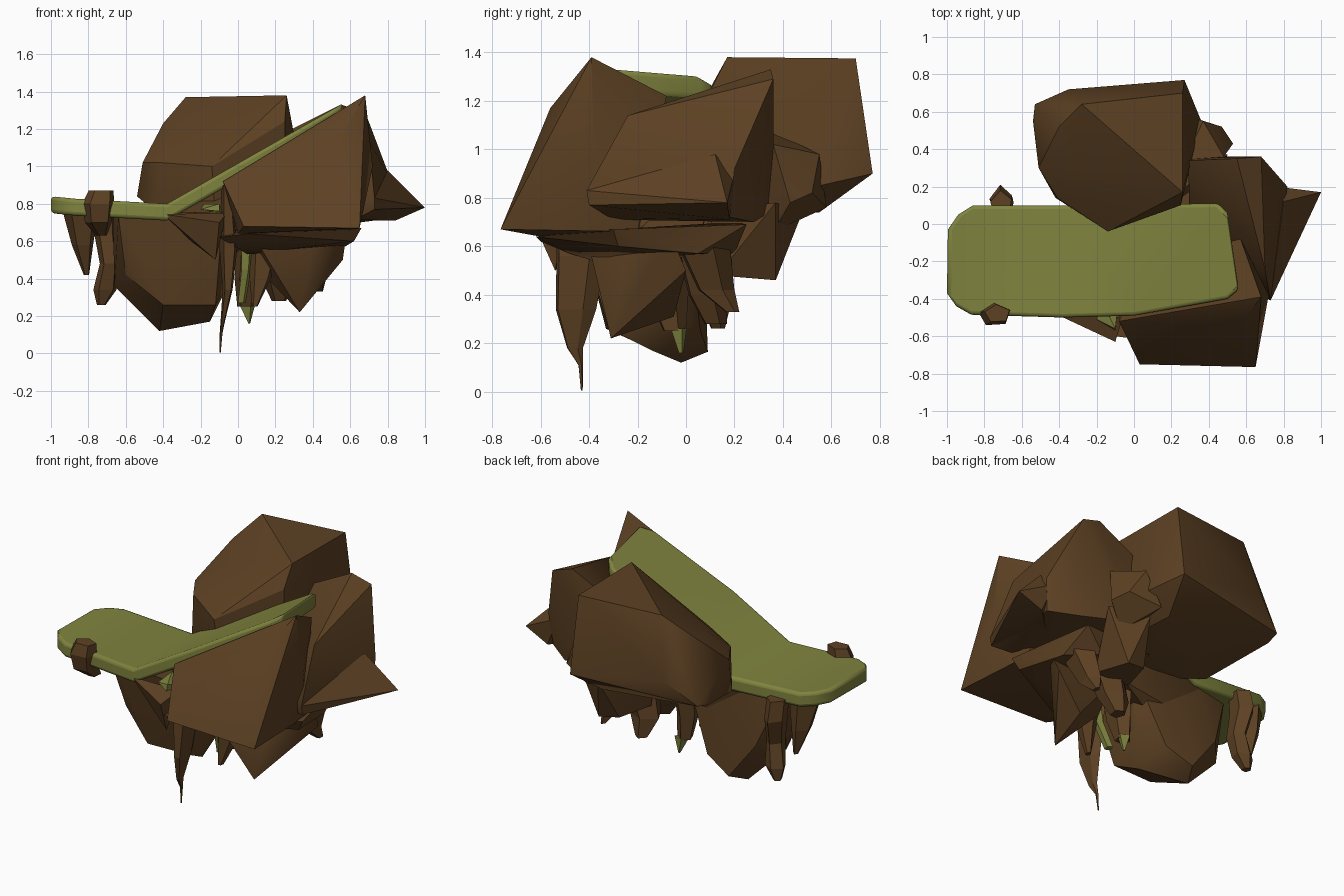
import bpy, bmesh, math
from mathutils import Vector


def material(name, rgb):
    m = bpy.data.materials.new(name)
    m.diffuse_color = (*rgb, 1)
    return m


EARTH = material("brown_earth", (0.110, 0.053, 0.017))
MOSS = material("moss_green", (0.215, 0.23, 0.048))


def finish(name, bm, mat):
    me = bpy.data.meshes.new(name)
    bmesh.ops.recalc_face_normals(bm, faces=bm.faces)
    bm.to_mesh(me)
    bm.free()
    me.materials.append(mat)
    ob = bpy.data.objects.new(name, me)
    bpy.context.collection.objects.link(ob)
    return ob


def smooth(ob, degrees):
    bpy.ops.object.select_all(action="DESELECT")
    bpy.context.view_layer.objects.active = ob
    ob.select_set(True)
    bpy.ops.object.shade_smooth_by_angle(angle=math.radians(degrees))


def rock(name, pts, mat=EARTH):
    """Faceted stone: convex hull of a few corner points."""
    bm = bmesh.new()
    for p in pts:
        bm.verts.new(p)
    r = bmesh.ops.convex_hull(bm, input=bm.verts)
    junk = {g for g in r["geom_interior"] + r["geom_unused"] if isinstance(g, bmesh.types.BMVert)}
    bmesh.ops.delete(bm, geom=list(junk), context="VERTS")
    bmesh.ops.dissolve_limit(bm, angle_limit=0.1, verts=bm.verts, edges=bm.edges)
    ob = finish(name, bm, mat)
    smooth(ob, 32)
    return ob


def spike(name, rings, sides=5, mat=EARTH):
    """Hanging root: rings of (x, y, z, half width x, half width y)."""
    bm = bmesh.new()
    loops = []
    for x, y, z, a, b in rings:
        loops.append([bm.verts.new((x + a * math.cos(t), y + b * math.sin(t), z))
                      for t in (2 * math.pi * i / sides + 0.4 for i in range(sides))])
    for lo, hi in zip(loops, loops[1:]):
        for i in range(sides):
            j = (i + 1) % sides
            bm.faces.new((lo[i], lo[j], hi[j], hi[i]))
    bm.faces.new(loops[0])
    bm.faces.new(loops[-1])
    return finish(name, bm, mat)


# Bent mossy top slab
def slab_z(x):
    if x < -0.38:
        return 0.80 + 0.04 * max(0, (-0.6 - x) / 0.4)
    return 0.80 + 0.57 * (x + 0.38)


flat = [(-0.38, 0.10), (-0.86, 0.10), (-0.94, 0.05), (-0.995, -0.03), (-1.0, -0.37), (-0.95, -0.44),
        (-0.87, -0.485), (-0.38, -0.50)]
ramp = [(-0.38, -0.50), (0.0, -0.49), (0.50, -0.40), (0.56, -0.35), (0.50, 0.06), (0.45, 0.11), (-0.38, 0.10)]
bm = bmesh.new()
for outline in (flat, ramp):
    bm.faces.new([bm.verts.new((x, y, slab_z(x))) for x, y in outline])
bmesh.ops.remove_doubles(bm, verts=bm.verts, dist=0.001)
bmesh.ops.triangulate(bm, faces=bm.faces)
ex = bmesh.ops.extrude_face_region(bm, geom=bm.faces[:])
for v in ex["geom"]:
    if isinstance(v, bmesh.types.BMVert):
        v.co.z -= 0.09
slab = finish("moss_slab", bm, MOSS)
bev = slab.modifiers.new("round_edge", "BEVEL")
bev.width, bev.segments, bev.angle_limit = 0.036, 3, math.radians(45)
smooth(slab, 50)

# Large upper boulders
rock("back_boulder", [
    (-0.28, 0.64, 1.37), (0.26, 0.70, 1.375), (0.26, 0.17, 1.38), (-0.40, 0.52, 1.23),
    (-0.38, 0.30, 1.15), (-0.14, -0.04, 1.0), (0.25, 0.10, 1.24), (-0.41, 0.14, 1.02),
    (-0.51, 0.30, 1.02), (-0.54, 0.55, 0.84), (-0.53, 0.64, 0.86), (-0.35, 0.72, 1.00),
    (0.27, 0.77, 0.90), (0.36, 0.55, 0.85), (-0.42, 0.14, 0.74), (0.20, 0.55, 0.74),
    (-0.12, 0.0, 0.70), (0.25, 0.12, 0.72)])
rock("front_boulder", [
    (0.68, -0.39, 1.38), (0.65, -0.765, 0.67), (0.03, -0.75, 0.68), (-0.08, -0.52, 0.92),
    (0.0, -0.60, 0.64), (0.62, -0.62, 0.68), (0.55, -0.56, 1.17), (0.10, -0.46, 1.0),
    (0.62, -0.20, 0.66), (0.57, -0.08, 1.22), (0.05, -0.2, 0.64), (0.72, -0.38, 1.0)])
rock("right_boulder", [
    (0.73, -0.41, 0.83), (0.73, -0.40, 0.77), (0.70, -0.24, 1.14),
    (0.68, 0.36, 1.29), (0.55, 0.35, 1.33), (0.29, 0.34, 1.20), (0.65, 0.28, 0.70),
    (0.82, 0.20, 0.92), (0.80, 0.18, 0.72), (0.62, -0.30, 0.71), (0.30, 0.36, 0.75), (0.3, -0.1, 0.8)])
rock("right_boulder_tip", [
    (1.0, 0.17, 0.78), (0.73, -0.41, 0.83), (0.73, -0.40, 0.77), (0.80, 0.12, 0.98),
    (0.84, 0.18, 0.71), (0.76, 0.20, 0.9), (0.65, 0.0, 0.71)])
rock("back_right_stone", [
    (0.37, 0.55, 0.98), (0.47, 0.52, 0.82), (0.53, 0.43, 0.78), (0.28, 0.58, 0.76),
    (0.48, 0.36, 1.02), (0.25, 0.3, 1.1), (0.3, 0.25, 0.70), (0.40, 0.36, 0.66)])

# Rounded belly under the flat part of the slab, with a flared shoulder above it
rock("belly_stone", [
    (-0.64, -0.36, 0.74), (-0.08, -0.46, 0.76), (-0.67, 0.0, 0.74), (-0.42, 0.07, 0.71),
    (0.0, 0.0, 0.70), (-0.60, -0.26, 0.42), (-0.66, -0.06, 0.36), (-0.55, -0.05, 0.27),
    (-0.42, -0.02, 0.12), (-0.36, 0.09, 0.165), (-0.15, -0.14, 0.17), (-0.40, -0.33, 0.26),
    (-0.12, -0.32, 0.26), (-0.06, -0.08, 0.35), (-0.19, 0.06, 0.25), (-0.54, 0.08, 0.40)])
rock("shoulder_stone", [
    (-0.43, 0.08, 0.74), (-0.56, -0.02, 0.71), (-0.34, 0.03, 0.52), (0.12, 0.09, 0.92),
    (0.12, 0.06, 0.56), (-0.10, -0.30, 0.70), (-0.18, -0.04, 0.46), (0.10, -0.25, 0.62)])

# Stepped underside below the two right boulders
rock("under_ledge", [
    (-0.10, -0.60, 0.62), (0.05, -0.62, 0.64), (0.66, -0.30, 0.67), (0.62, -0.28, 0.60),
    (0.55, 0.25, 0.69), (0.05, -0.35, 0.53), (0.57, 0.05, 0.57), (0.05, 0.20, 0.70),
    (0.40, 0.20, 0.57), (0.0, -0.48, 0.57)])
rock("under_block", [
    (0.10, -0.40, 0.60), (0.58, -0.06, 0.64), (0.56, 0.0, 0.50), (0.33, -0.31, 0.22),
    (0.25, -0.28, 0.33), (0.31, -0.16, 0.31), (0.36, -0.05, 0.31), (0.14, -0.15, 0.42),
    (0.12, -0.05, 0.60), (0.40, -0.25, 0.55)])
rock("back_under_block", [
    (0.20, 0.37, 0.78), (0.50, 0.37, 0.78), (0.22, 0.35, 0.48), (0.35, 0.37, 0.46),
    (0.15, 0.13, 0.49), (0.40, 0.13, 0.48), (0.28, 0.48, 0.74), (0.15, 0.1, 0.75)])

# Hanging roots
spike("long_root", [(-0.06, -0.44, 0.90, 0.03, 0.12), (-0.05, -0.44, 0.56, 0.05, 0.11),
                    (-0.055, -0.46, 0.34, 0.028, 0.09), (-0.08, -0.46, 0.18, 0.013, 0.035),
                    (-0.09, -0.435, 0.11, 0.008, 0.01), (-0.095, -0.43, 0.005, 0.003, 0.004)])
spike("front_root", [(0.15, -0.25, 0.62, 0.10, 0.10), (0.12, -0.28, 0.40, 0.06, 0.05),
                     (0.09, -0.30, 0.25, 0.015, 0.02)])
spike("right_root", [(0.28, 0.06, 0.60, 0.12, 0.12), (0.22, 0.08, 0.40, 0.10, 0.08),
                     (0.22, 0.12, 0.28, 0.04, 0.05)])
spike("outer_root", [(0.46, 0.06, 0.62, 0.10, 0.12), (0.42, 0.12, 0.42, 0.06, 0.08),
                     (0.44, 0.19, 0.33, 0.015, 0.03)])
spike("inner_root", [(0.06, -0.08, 0.62, 0.07, 0.12), (0.04, -0.08, 0.40, 0.06, 0.09),
                     (0.04, -0.05, 0.25, 0.045, 0.05)])

# Nub over the front edge, and claw roots hanging at the back left
spike("front_nub", [(-0.73, -0.48, 0.87, 0.07, 0.05), (-0.745, -0.485, 0.80, 0.09, 0.065),
                    (-0.745, -0.45, 0.70, 0.075, 0.08), (-0.73, -0.38, 0.63, 0.03, 0.05)])
spike("back_claw", [(-0.71, 0.10, 0.76, 0.06, 0.08), (-0.71, 0.12, 0.64, 0.06, 0.09),
                    (-0.69, 0.09, 0.48, 0.05, 0.07), (-0.71, 0.12, 0.34, 0.065, 0.06),
                    (-0.73, 0.13, 0.26, 0.025, 0.03)])
spike("left_claw", [(-0.84, 0.0, 0.76, 0.10, 0.10), (-0.83, 0.03, 0.58, 0.06, 0.07),
                    (-0.81, 0.06, 0.42, 0.015, 0.02)])

# Mossy shards showing between the stones
spike("moss_shard", [(0.05, -0.28, 0.58, 0.035, 0.03), (0.045, -0.26, 0.45, 0.028, 0.03),
                     (0.02, -0.20, 0.27, 0.022, 0.03)], 4, MOSS)
spike("moss_tip", [(0.05, -0.03, 0.26, 0.045, 0.035), (0.06, -0.02, 0.16, 0.005, 0.01)], 4, MOSS)
rock("moss_chip", [(-0.20, -0.51, 0.77), (-0.10, -0.57, 0.76), (-0.10, -0.56, 0.80),
                   (-0.18, -0.40, 0.80), (-0.08, -0.40, 0.75)], MOSS)
rock("front_chip", [(-0.40, -0.49, 0.745), (-0.10, -0.63, 0.70), (-0.06, -0.50, 0.75),
                    (-0.12, -0.54, 0.50), (-0.25, -0.40, 0.60)])
